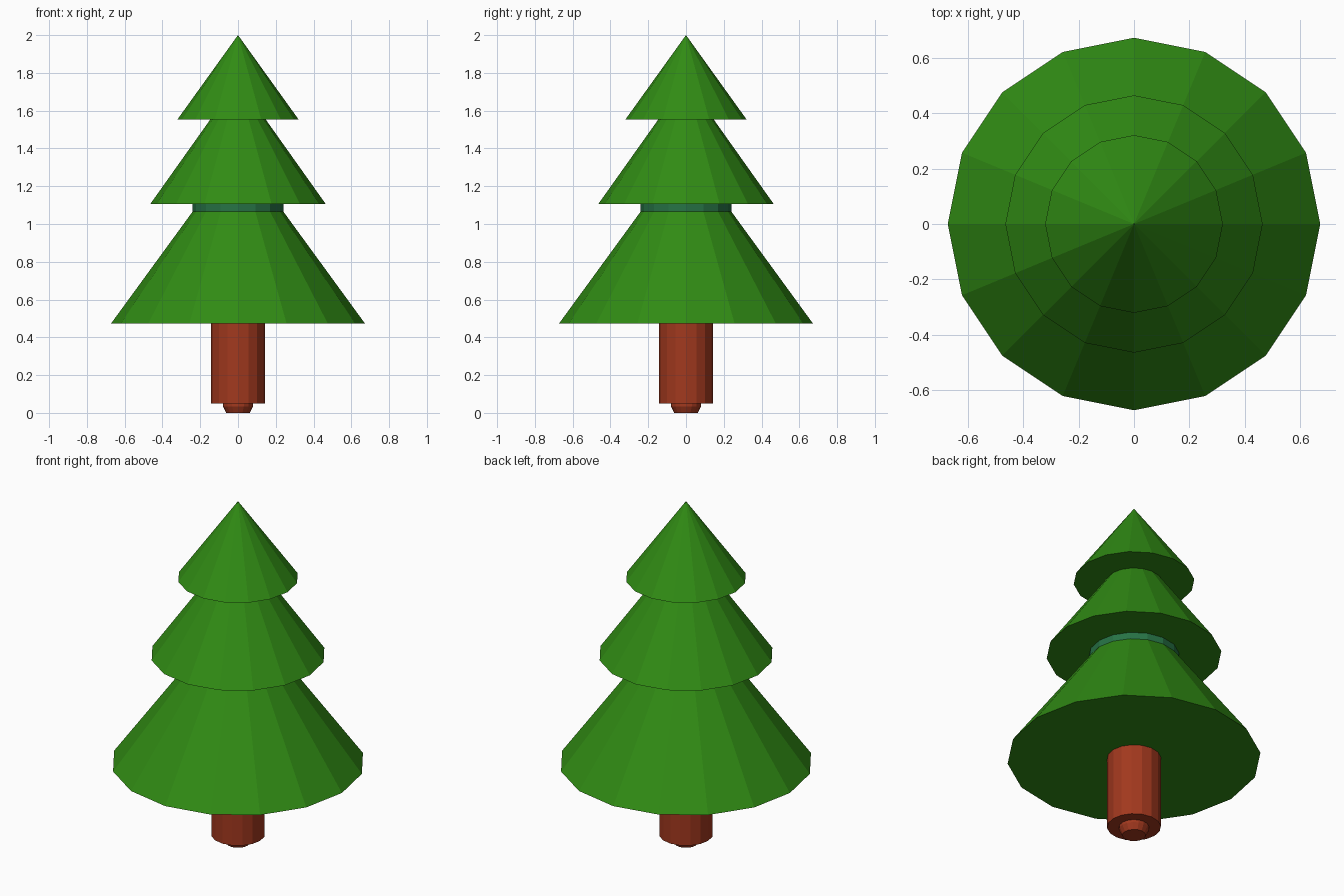
import bpy
import bmesh
from math import cos, sin, tau

if "Cube" in bpy.data.objects:
    bpy.data.objects.remove(bpy.data.objects["Cube"])

SIDES = 16


def material(name, rgb):
    m = bpy.data.materials.new(name)
    m.diffuse_color = (*rgb, 1)
    m.use_nodes = True
    m.node_tree.nodes["Principled BSDF"].inputs["Base Color"].default_value = m.diffuse_color
    return m


def turned(name, profile, mat):
    """Closed faceted solid from (radius, z) points, bottom to top."""
    bm = bmesh.new()
    rings = []
    for r, z in profile:
        if r == 0:
            rings.append([bm.verts.new((0, 0, z))] * SIDES)
        else:
            rings.append([bm.verts.new((r * cos(tau * i / SIDES), r * sin(tau * i / SIDES), z))
                          for i in range(SIDES)])
    for a, b in zip(rings, rings[1:]):
        for i in range(SIDES):
            j = (i + 1) % SIDES
            bm.faces.new(list(dict.fromkeys((a[i], a[j], b[j], b[i]))))
    bm.faces.new(rings[0][::-1])
    if profile[-1][0]:
        bm.faces.new(rings[-1])
    bmesh.ops.recalc_face_normals(bm, faces=bm.faces)
    mesh = bpy.data.meshes.new(name)
    bm.to_mesh(mesh)
    bm.free()
    mesh.materials.append(mat)
    obj = bpy.data.objects.new(name, mesh)
    bpy.context.collection.objects.link(obj)


needles = material("needles", (0.03, 0.26, 0.007))
inner = material("inner_needles", (0.02, 0.17, 0.06))
bark = material("bark", (0.36, 0.04, 0.013))

# Trunk with a small tapered foot
turned("trunk", [(0.143, 0.05), (0.143, 0.48)], bark)
turned("trunk_foot", [(0.062, 0), (0.08, 0.035), (0.08, 0.06)], bark)

# Three stacked foliage cones
for name, r, base, tip in (("lower_foliage", 0.673, 0.472, 1.395),
                           ("middle_foliage", 0.465, 1.105, 1.76),
                           ("top_foliage", 0.321, 1.553, 2.0)):
    turned(name, [(r, base), (0, tip)], needles)

# Collar showing between the lower and middle cones
turned("foliage_collar", [(0.24, 1.04), (0.24, 1.11)], inner)
